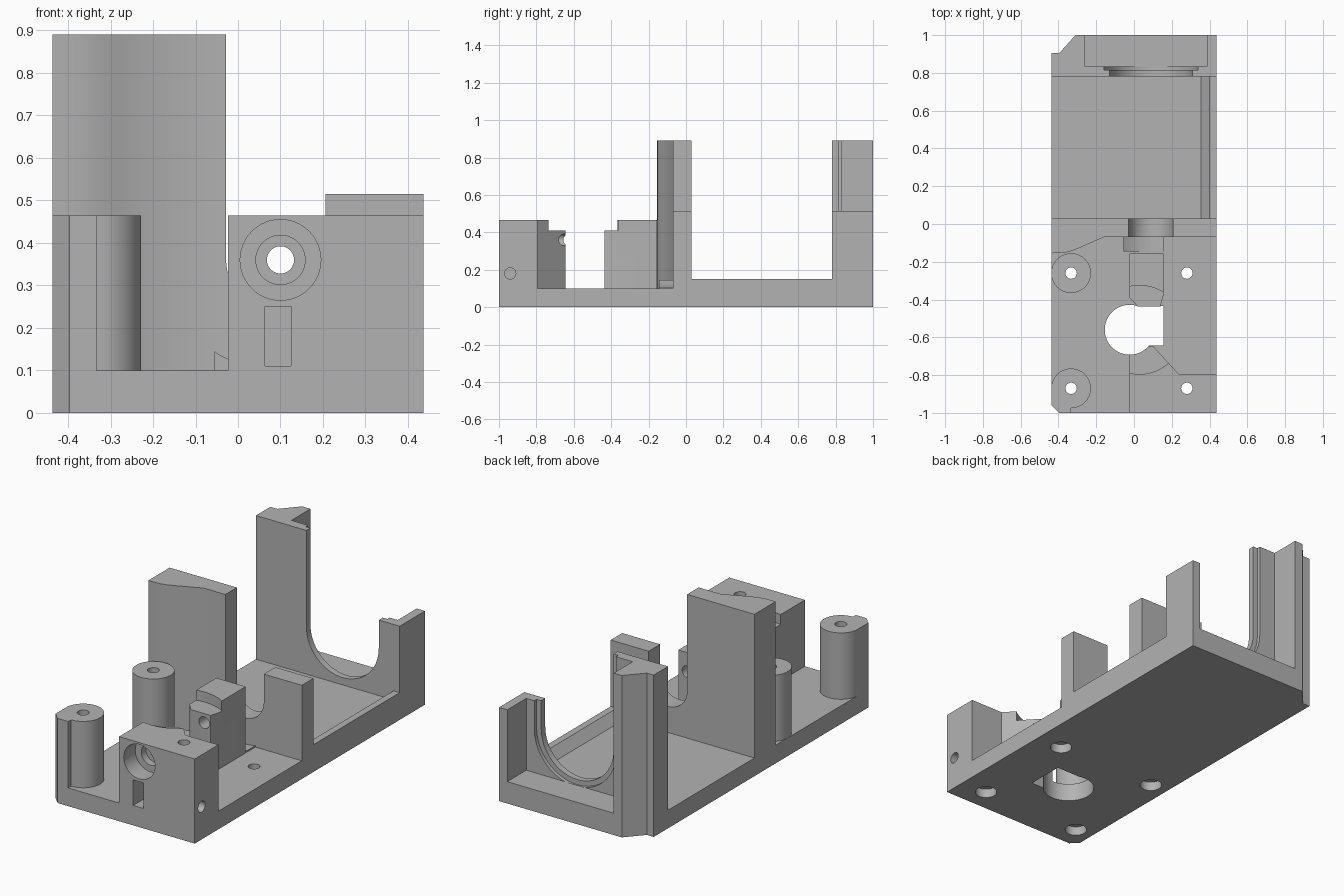
import bpy, bmesh, math
from mathutils import Vector

cube = bpy.data.objects.get("Cube")
if cube:
    bpy.data.objects.remove(cube, do_unlink=True)

grey = bpy.data.materials.new("plain grey")
grey.use_nodes = True
GREY = (0.45, 0.45, 0.45, 1)
grey.diffuse_color = GREY
grey.node_tree.nodes["Principled BSDF"].inputs["Base Color"].default_value = GREY

# Shared dimensions: outer sides, floor height, shaft axis
L, R, FLOOR = -0.437, 0.437, 0.10
AX, AZ = 0.09, 0.36


def prism(name, pts, lo, hi, axis="z"):
    """Extrude a closed outline along an axis: z takes (x, y), y takes (x, z), x takes (y, z)."""
    place = {"z": lambda p, t: (p[0], p[1], t),
             "y": lambda p, t: (p[0], t, p[1]),
             "x": lambda p, t: (t, p[0], p[1])}[axis]
    bm = bmesh.new()
    face = bm.faces.new([bm.verts.new(place(p, lo)) for p in pts])
    ext = bmesh.ops.extrude_face_region(bm, geom=[face])
    top = [v for v in ext["geom"] if isinstance(v, bmesh.types.BMVert)]
    bmesh.ops.translate(bm, verts=top, vec=Vector(place((0, 0), hi - lo)))
    bmesh.ops.recalc_face_normals(bm, faces=bm.faces)
    mesh = bpy.data.meshes.new(name)
    bm.to_mesh(mesh)
    bm.free()
    mesh.materials.append(grey)
    obj = bpy.data.objects.new(name, mesh)
    bpy.context.collection.objects.link(obj)
    return obj


def arc(cx, cy, r, start, end, n=32):
    angles = [math.radians(start + (end - start) * i / n) for i in range(n + 1)]
    return [(cx + r * math.cos(a), cy + r * math.sin(a)) for a in angles]


def rect(x0, x1, y0, y1):
    return [(x0, y0), (x1, y0), (x1, y1), (x0, y1)]


def rod(cx, cy, r, lo, hi, axis="z"):
    return prism("cutter", arc(cx, cy, r, 0, 360, 48)[:-1], lo, hi, axis)


def cut(cutter, *targets):
    cutter.hide_render = True
    for obj in targets:
        mod = obj.modifiers.new("cut", "BOOLEAN")
        mod.operation, mod.solver, mod.object = "DIFFERENCE", "EXACT", cutter
        bpy.context.view_layer.objects.active = obj
        bpy.ops.object.modifier_apply(modifier=mod.name)
    bpy.data.objects.remove(cutter, do_unlink=True)


# Base plate with clipped corners
base = prism("base_plate", [(L + .04, -1), (R, -1), (R, 1), (-.31, 1),
                            (-.395, .905), (L, .905), (L, -.96)], 0, FLOOR)

# Side rail with a sloped inner face
prism("side_rail", [(.355, FLOOR), (R, FLOOR), (R, .15), (.4, .15)], .03, .78, "y")

# Screw posts joined to the outer side
post_r, post_x = .105, -.333
front_post = prism("front_post", [(L + .04, -1), (post_x, -1)]
                   + arc(post_x, -.87, post_r, -90, 172) + [(L, -.96)], FLOOR, .465)
rear_post = prism("rear_post", arc(post_x, -.26, post_r, -170, 170, 48), FLOOR, .465)

# Front bearing block
front_block = prism("front_block", [(-.023, -1), (R, -1), (R, -.795), (.237, -.795),
                                    (.1, -.645), (-.023, -.645)], FLOOR, .465)

# Shaft support tower
tower = prism("shaft_tower", [(-.023, -.155), (-.023, -.39), (.02, -.437),
                              (.14, -.437), (.155, -.38), (.155, -.155)], FLOOR, .465)

# Small cradle ledge behind the tower
ledge = prism("cradle_ledge", rect(-.055, .155, -.145, -.07), FLOOR, .15)
cut(rod(AX, AZ, .26, -.2, 0, "y"), ledge)

# Middle wall: tall thickened side, then a low cradle side
prism("middle_wall_tall", [(L, .03), (L, -.155), (-.37, -.153), (-.33, -.143), (-.29, -.127),
                           (-.16, -.07), (-.028, -.07), (-.028, .03)], FLOOR, .89)
prism("middle_wall_cradle", [(-.028, FLOOR), (R, FLOOR), (R, .515), (.206, .515)]
      + arc(.089, AZ, .117, 0, -180), -.07, .03, "y")

# Rear wall: two layers with stepped round openings
for name, r, y0, y1 in (("rear_wall_lip", .22, .78, .815), ("rear_wall_ring", .248, .815, .835)):
    prism(name, [(L, FLOOR), (R, FLOOR), (R, .515), (AX + r, .515)]
          + arc(AX, AZ, r, 0, -180) + [(AX - r, .89), (L, .89)], y0, y1, "y")

# Rear pocket: tall column, low fin and floor
prism("rear_column", [(L, .835), (-.26, .835), (-.26, 1), (-.31, 1),
                      (-.395, .905), (L, .905)], FLOOR, .89)
prism("rear_fin", rect(.387, R, .835, 1), FLOOR, .515)
prism("rear_pocket_floor", rect(-.26, .387, .835, 1), FLOOR, .12)

# Gear well: round relief on the tops, then the opening through everything
cut(rod(.028, -.56, .235, .41, .6), front_block, tower)
cut(rod(-.023, -.56, .132, -.1, .6), base, front_block, tower)
cut(prism("cutter", rect(-.023, .157, -.643, -.433), -.1, .6), base)

# Mounting screw holes, widened underneath
for x, y, extra in ((post_x, -.26, rear_post), (post_x, -.87, front_post),
                    (.28, -.26, None), (.28, -.87, front_block)):
    cut(rod(x, y, .03, -.1, .6), *[o for o in (base, extra) if o])
    cut(rod(x, y, .056, -.1, .05), base)

# Stepped shaft bore through the front block and the tower
cut(rod(AX + .01, AZ, .095, -1.1, -.9, "y"), front_block)
cut(rod(AX + .01, AZ, .058, -1.1, -.86, "y"), front_block)
cut(rod(AX + .01, AZ, .032, -1.1, -.1, "y"), front_block, tower)

# Front slot and side screw hole
cut(prism("cutter", rect(.063, .125, .11, .25), -1.1, -.88, "y"), front_block)
cut(rod(-.94, .18, .03, .1, .6, "x"), front_block)

# Smooth the curved walls, keep the edges sharp
for obj in list(bpy.context.collection.objects):
    if obj.type == "MESH" and grey.name in obj.data.materials:
        bpy.ops.object.select_all(action="DESELECT")
        obj.select_set(True)
        bpy.context.view_layer.objects.active = obj
        bpy.ops.object.shade_smooth_by_angle(angle=math.radians(30))
